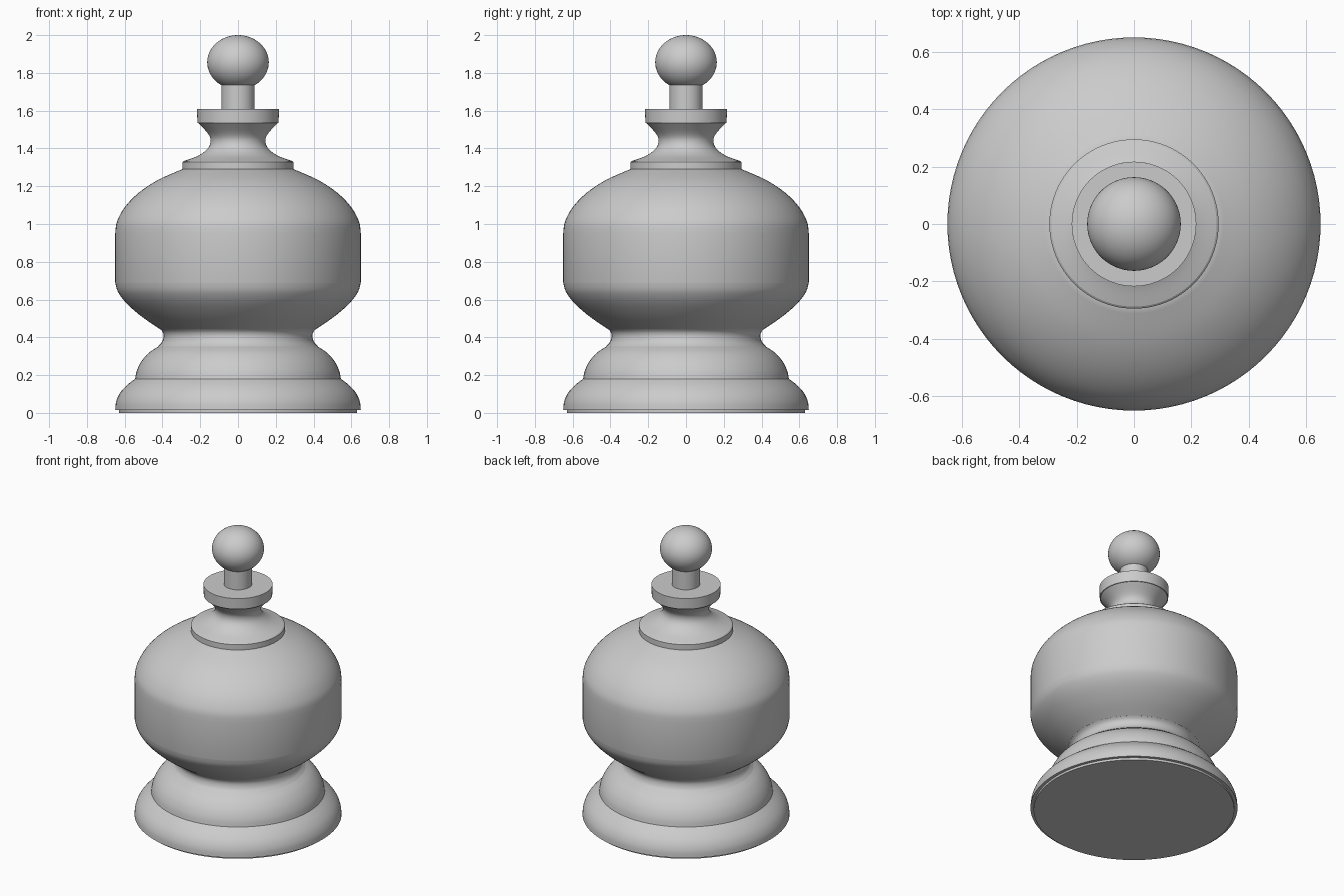
import bpy, bmesh
from math import pi, sin, cos, radians

cube = bpy.data.objects.get("Cube")
if cube:
    bpy.data.objects.remove(cube, do_unlink=True)

SIDES = 96

grey = bpy.data.materials.new("plain_grey")
grey.use_nodes = True
colour = (0.6, 0.6, 0.6, 1)
grey.diffuse_color = colour
grey.node_tree.nodes["Principled BSDF"].inputs["Base Color"].default_value = colour


def smooth_path(points, steps=5):
    """Rounded curve through a few (radius, height) points."""
    ends = [points[0]] + points + [points[-1]]
    path = []
    for a, b, c, d in zip(ends, ends[1:], ends[2:], ends[3:]):
        for i in range(steps):
            t = i / steps
            path.append(tuple(
                0.5 * (2 * q + (r - p) * t + (2 * p - 5 * q + 4 * r - s) * t**2
                       + (3 * q - p - 3 * r + s) * t**3)
                for p, q, r, s in zip(a, b, c, d)))
    return path + [points[-1]]


def turned(name, profile):
    """Turn a profile about z and close both ends."""
    bm = bmesh.new()
    rings = []
    for r, z in profile:
        if r < 1e-4:
            rings.append([bm.verts.new((0, 0, z))])
        else:
            rings.append([bm.verts.new((r * cos(2 * pi * k / SIDES),
                                        r * sin(2 * pi * k / SIDES), z))
                          for k in range(SIDES)])
    for low, high in zip(rings, rings[1:]):
        for k in range(SIDES):
            n = (k + 1) % SIDES
            corners = [low[k % len(low)], low[n % len(low)],
                       high[n % len(high)], high[k % len(high)]]
            bm.faces.new(list(dict.fromkeys(corners)))
    for ring in (rings[0], rings[-1]):
        if len(ring) > 1:
            bm.faces.new(ring)
    bmesh.ops.recalc_face_normals(bm, faces=bm.faces)
    mesh = bpy.data.meshes.new(name)
    bm.to_mesh(mesh)
    bm.free()
    mesh.materials.append(grey)
    obj = bpy.data.objects.new(name, mesh)
    bpy.context.collection.objects.link(obj)
    bpy.ops.object.select_all(action="DESELECT")
    obj.select_set(True)
    bpy.context.view_layer.objects.active = obj
    bpy.ops.object.shade_smooth_by_angle(angle=radians(32))
    return obj


# Stepped foot
turned("foot", [(0.63, 0), (0.63, 0.015)] + smooth_path(
    [(0.65, 0.015), (0.645, 0.06), (0.625, 0.105), (0.59, 0.145), (0.545, 0.18)]))
turned("upper_foot", smooth_path(
    [(0.545, 0.18), (0.535, 0.225), (0.51, 0.275), (0.47, 0.32), (0.42, 0.352)]))

# Narrow waist
turned("waist", smooth_path(
    [(0.425, 0.352), (0.403, 0.375), (0.394, 0.405), (0.4, 0.43), (0.42, 0.45)]))

# Rounded body with a straight band
turned("body", smooth_path(
    [(0.415, 0.445), (0.51, 0.51), (0.59, 0.58), (0.635, 0.64), (0.65, 0.69)])
    + smooth_path([(0.65, 0.95), (0.64, 1.015), (0.595, 1.095), (0.52, 1.17),
                   (0.42, 1.235), (0.295, 1.29)]))

# Collar, hollow neck and rim
turned("collar", [(0.295, 1.285), (0.295, 1.327), (0.288, 1.333)])
turned("neck", smooth_path(
    [(0.288, 1.333), (0.21, 1.362), (0.16, 1.4), (0.145, 1.44),
     (0.16, 1.48), (0.215, 1.54)]))
turned("rim", [(0.215, 1.535), (0.217, 1.61)])

# Stem and slightly flattened ball
turned("stem", [(0.088, 1.6), (0.088, 1.76)])
turned("ball", [(0.163 * sin(pi * k / 32), 1.856 - 0.144 * cos(pi * k / 32))
                for k in range(33)])
